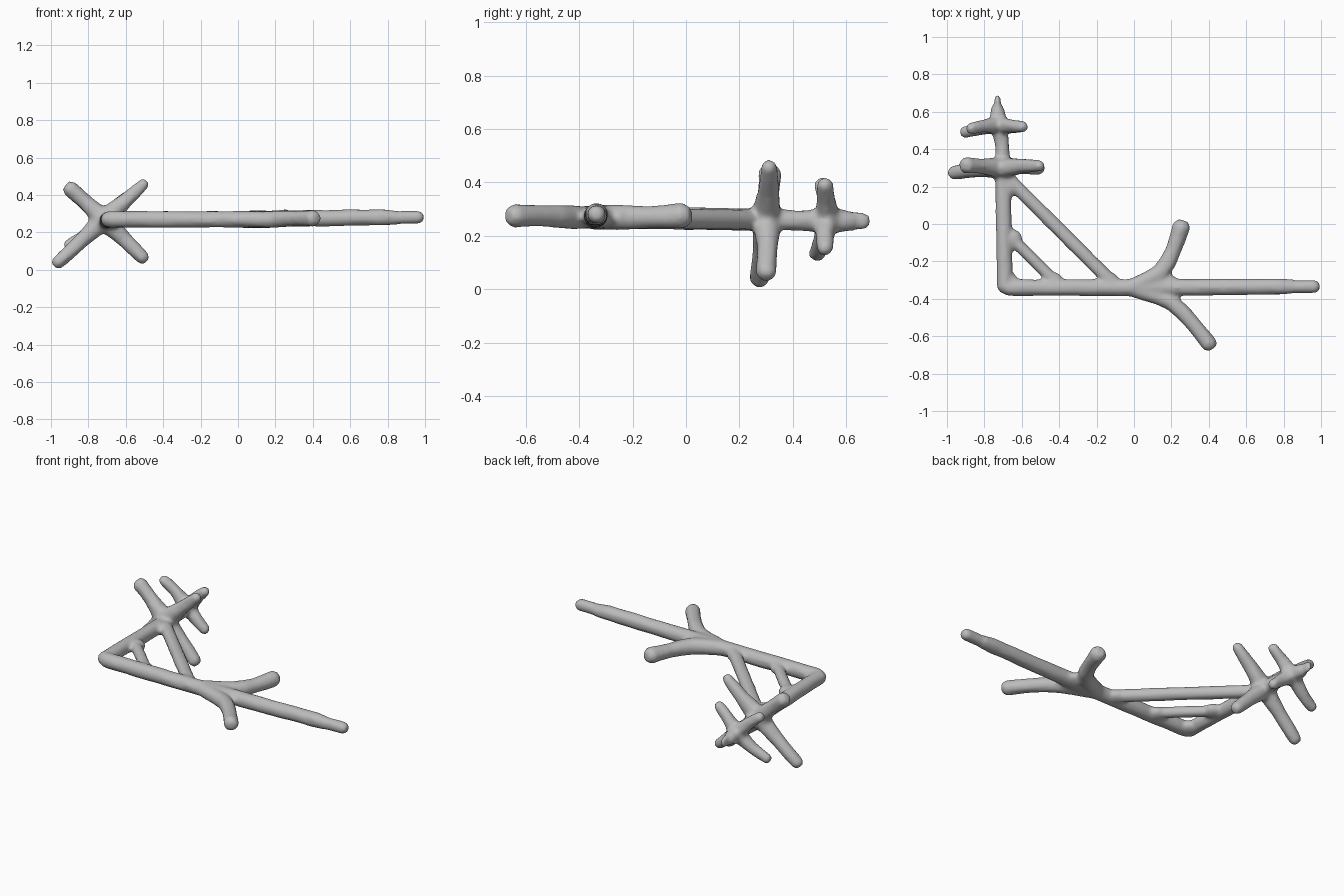
import bpy, bmesh, random
from mathutils import Vector

random.seed(4)
cube = bpy.data.objects.get("Cube")
if cube:
    bpy.data.objects.remove(cube)

grey = bpy.data.materials.new("stone_grey")
grey.use_nodes = True
colour = (0.5, 0.5, 0.5, 1)
grey.diffuse_color = colour
grey.node_tree.nodes["Principled BSDF"].inputs["Base Color"].default_value = colour

bm = bmesh.new()
SIDES = 10


def rod(points, radii, squash=1.0, rough=0.04):
    """Gnarled rod along a path, with rounded ends; squash flattens it sideways."""
    pts = [Vector(p) for p in points]
    path, rad = [], []
    for i in range(len(pts) - 1):
        steps = max(2, round((pts[i + 1] - pts[i]).length / 0.07))
        before, after = pts[max(i - 1, 0)], pts[min(i + 2, len(pts) - 1)]
        m0, m1 = (pts[i + 1] - before) / 2, (after - pts[i]) / 2
        for s in range(steps + (i == len(pts) - 2)):
            t = s / steps
            a, b = t * t * (3 - 2 * t), t * (1 - t)
            path.append(pts[i].lerp(pts[i + 1], a) + m0 * b * (1 - t) - m1 * b * t)
            rad.append(radii[i] + (radii[i + 1] - radii[i]) * t)
    # rounded caps
    d0, d1 = (path[0] - path[1]).normalized(), (path[-1] - path[-2]).normalized()
    path = [path[0] + d0 * rad[0] * 0.6] + path + [path[-1] + d1 * rad[-1] * 0.6]
    rad = [rad[0] * 0.6] + rad + [rad[-1] * 0.6]
    rings = []
    for i, (p, r) in enumerate(zip(path, rad)):
        d = path[min(i + 1, len(path) - 1)] - path[max(i - 1, 0)]
        rot = d.to_track_quat('Z', 'Y')
        ring = bmesh.ops.create_circle(bm, segments=SIDES, radius=r)["verts"]
        for v in ring:
            v.co = v.co * (1 + random.uniform(-rough, rough))
            v.co = rot @ Vector((v.co.x * squash, v.co.y, 0)) + p
        rings.append(ring)
    for a, b in zip(rings, rings[1:]):
        for k in range(SIDES):
            n = (k + 1) % SIDES
            bm.faces.new((a[k], a[n], b[n], b[k]))
    bm.faces.new(rings[0][::-1])
    bm.faces.new(rings[-1])


def knot(centre, size):
    """Swollen joint where rods meet."""
    ball = bmesh.ops.create_icosphere(bm, subdivisions=2, radius=1)["verts"]
    for v in ball:
        v.co = Vector(c * s for c, s in zip(v.co, size)) + Vector(centre)


# long bar with a notch near its tip, and the upright that meets it
rod([(-0.68, -0.34, 0.27), (0, -0.34, 0.27), (0.78, -0.335, 0.28),
     (0.83, -0.335, 0.275), (0.88, -0.335, 0.28), (0.97, -0.335, 0.28)],
    [0.046, 0.047, 0.044, 0.034, 0.036, 0.036])
rod([(-0.69, -0.34, 0.27), (-0.7, 0.2, 0.262), (-0.705, 0.42, 0.258),
     (-0.725, 0.54, 0.256), (-0.73, 0.62, 0.255)],
    [0.044, 0.044, 0.038, 0.05, 0.036])
rod([(-0.727, 0.56, 0.255), (-0.73, 0.67, 0.255)], [0.042, 0.034], 0.5)

# two diagonal braces
rod([(-0.69, 0.26, 0.26), (-0.09, -0.34, 0.27)], [0.039, 0.039])
rod([(-0.69, -0.04, 0.265), (-0.39, -0.34, 0.27)], [0.034, 0.034])

# forked branches
rod([(-0.02, -0.34, 0.27), (0.14, -0.26, 0.27), (0.21, -0.14, 0.27),
     (0.255, -0.01, 0.275)], [0.045, 0.05, 0.043, 0.05])
rod([(0, -0.35, 0.27), (0.2, -0.42, 0.27), (0.32, -0.54, 0.275),
     (0.405, -0.645, 0.275)], [0.042, 0.046, 0.042, 0.045])
knot((0.12, -0.335, 0.27), (0.14, 0.085, 0.045))

# small webs in the inner corners of the frame
for x, y in ((-0.67, 0.2), (-0.65, -0.08), (-0.67, -0.31), (-0.43, -0.31), (-0.13, -0.31)):
    knot((x, y, 0.266), (0.055, 0.055, 0.038))

# large cross
HUB = (-0.715, 0.3, 0.268)
for mid, tip, r in (
        ((-0.82, 0.31, 0.365), (-0.9, 0.315, 0.435), 0.045),
        ((-0.6, 0.31, 0.37), (-0.5, 0.31, 0.462), 0.03),
        ((-0.83, 0.29, 0.16), (-0.968, 0.275, 0.035), 0.037),
        ((-0.61, 0.305, 0.165), (-0.505, 0.3, 0.06), 0.038)):
    rod([HUB, mid, tip], [0.06, 0.042, r], rough=0.08)
knot(HUB, (0.085, 0.06, 0.075))

# small cross
HUB = (-0.725, 0.53, 0.26)
for mid, tip in (
        ((-0.8, 0.525, 0.335), (-0.875, 0.51, 0.395)),
        ((-0.655, 0.525, 0.335), (-0.59, 0.52, 0.395)),
        ((-0.82, 0.51, 0.18), (-0.91, 0.49, 0.13)),
        ((-0.65, 0.52, 0.2), (-0.59, 0.52, 0.15))):
    rod([HUB, mid, tip], [0.05, 0.036, 0.031], rough=0.08)
knot(HUB, (0.07, 0.05, 0.065))

bmesh.ops.recalc_face_normals(bm, faces=bm.faces)
mesh = bpy.data.meshes.new("branch_frame")
bm.to_mesh(mesh)
bm.free()
frame = bpy.data.objects.new("branch_frame", mesh)
bpy.context.collection.objects.link(frame)
mesh.materials.append(grey)

# fuse the rods into one skin and soften the joints
fuse = frame.modifiers.new("fuse", 'REMESH')
fuse.mode = 'VOXEL'
fuse.voxel_size = 0.011
fuse.use_smooth_shade = True
soften = frame.modifiers.new("soften", 'SMOOTH')
soften.factor = 0.5
soften.iterations = 6
